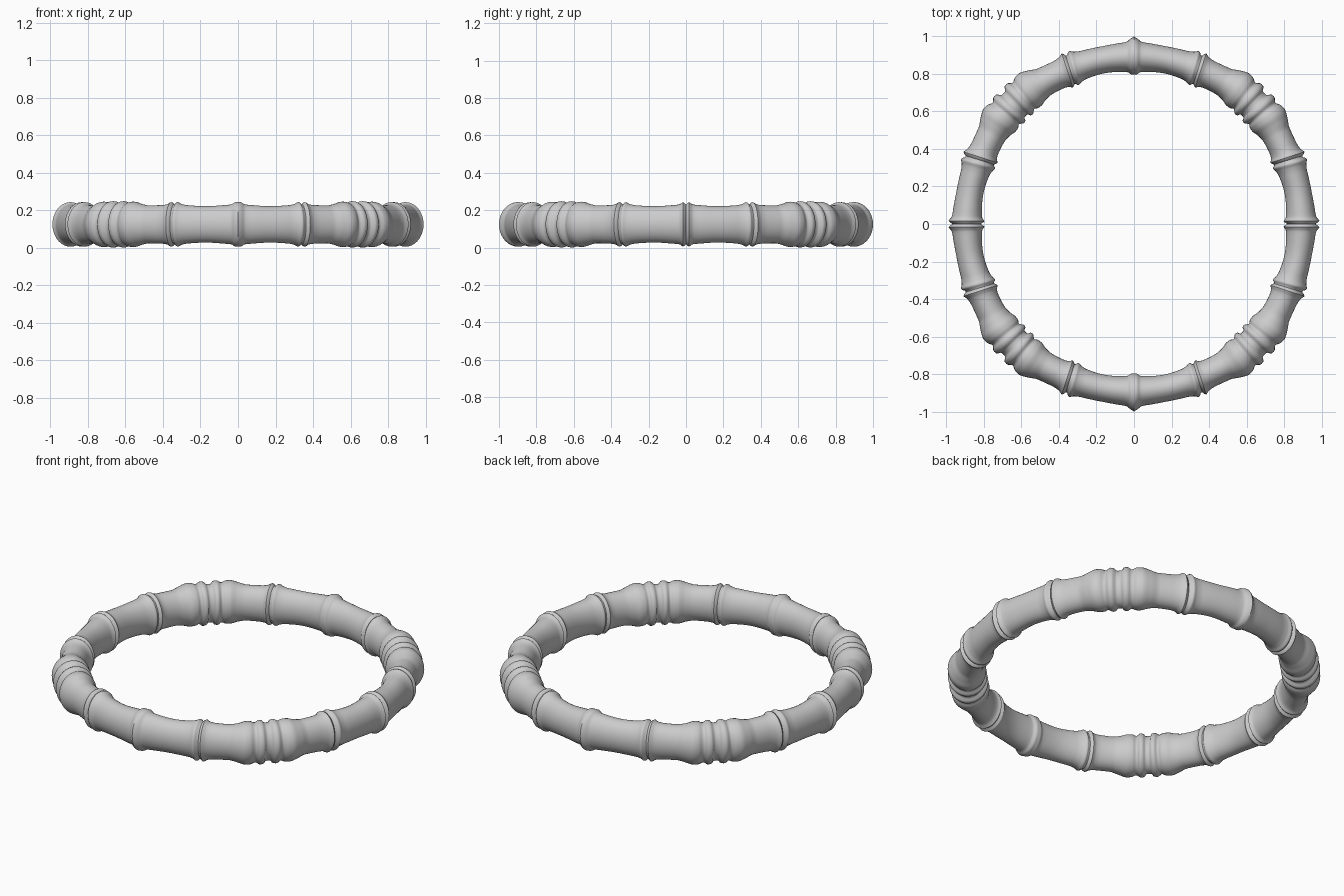
import bpy, bmesh, math

if "Cube" in bpy.data.objects:
    bpy.data.objects.remove(bpy.data.objects["Cube"])

# Bamboo profile over one eighth of the ring:
# angle, outer radius, inner radius, half height
PROFILE = [
    (0.0, .968, .818, .106), (0.9, .990, .797, .119), (2.2, .974, .810, .107),
    (4.5, .968, .814, .103), (11, .963, .819, .097), (17.5, .966, .814, .102),
    (19.8, .974, .806, .109), (21.2, .986, .797, .119), (22.3, .966, .812, .105),
    (23.4, .988, .797, .119), (24.8, .974, .809, .108), (27, .969, .815, .103),
    (32, .975, .818, .101), (35, .995, .812, .110), (37.8, 1.011, .801, .121),
    (39.2, 1.008, .802, .120), (40.8, .993, .812, .112), (42.3, 1.010, .796, .124),
    (43.4, 1.008, .798, .121), (44.2, .985, .816, .108), (45, .985, .816, .108)]
HALF_H = max(p[3] for p in PROFILE)
SIDES = 36
STEPS = 720


def slope(i, k):
    """Tangent of a profile column, flat at ridges and grooves."""
    if i in (0, len(PROFILE) - 1):
        return 0.0
    a, b, c = PROFILE[i - 1], PROFILE[i], PROFILE[i + 1]
    d0, d1 = (b[k] - a[k]) / (b[0] - a[0]), (c[k] - b[k]) / (c[0] - b[0])
    return 0.0 if d0 * d1 <= 0 else 2 * d0 * d1 / (d0 + d1)


def sample(deg, k):
    i = 0
    while i < len(PROFILE) - 2 and deg > PROFILE[i + 1][0]:
        i += 1
    p, q = PROFILE[i], PROFILE[i + 1]
    w = q[0] - p[0]
    t = (deg - p[0]) / w
    return ((2*t**3 - 3*t**2 + 1) * p[k] + (t**3 - 2*t**2 + t) * w * slope(i, k)
            + (3*t**2 - 2*t**3) * q[k] + (t**3 - t**2) * w * slope(i + 1, k))


# Bamboo ring: elliptical sections swept round, mirrored eighth by eighth
bm = bmesh.new()
rings = []
for s in range(STEPS):
    deg = s * 360 / STEPS
    quarter = deg % 90
    fold = quarter if quarter <= 45 else 90 - quarter
    sign = 1 if quarter <= 45 else -1
    # front and back joints are a single ridge without the groove
    key = fold
    if round(deg / 90) % 2 == 1 and fold < 0.9:
        key = 0.9
    outer, inner, half = (sample(key, k) for k in (1, 2, 3))
    if key != fold:
        outer += 0.01 * (1 - fold / 0.9)
    mid, rad = (outer + inner) / 2, (outer - inner) / 2
    a = math.radians(deg)
    # joints between the main axes lean slightly
    lean = a - sign * math.radians(5.5) * math.sin(math.radians(fold * 4))
    ring = []
    for j in range(SIDES):
        t = 2 * math.pi * j / SIDES
        u = rad * math.cos(t)
        ring.append(bm.verts.new((mid * math.cos(a) + u * math.cos(lean),
                                  mid * math.sin(a) + u * math.sin(lean),
                                  HALF_H + half * math.sin(t))))
    rings.append(ring)
for s in range(STEPS):
    r0, r1 = rings[s], rings[(s + 1) % STEPS]
    for j in range(SIDES):
        k = (j + 1) % SIDES
        bm.faces.new((r0[j], r1[j], r1[k], r0[k]))
bmesh.ops.recalc_face_normals(bm, faces=bm.faces)
mesh = bpy.data.meshes.new("bamboo_ring")
bm.to_mesh(mesh)
bm.free()
obj = bpy.data.objects.new("bamboo_ring", mesh)
bpy.context.collection.objects.link(obj)
bpy.context.view_layer.objects.active = obj
obj.select_set(True)
bpy.ops.object.shade_smooth_by_angle(angle=math.radians(50))
